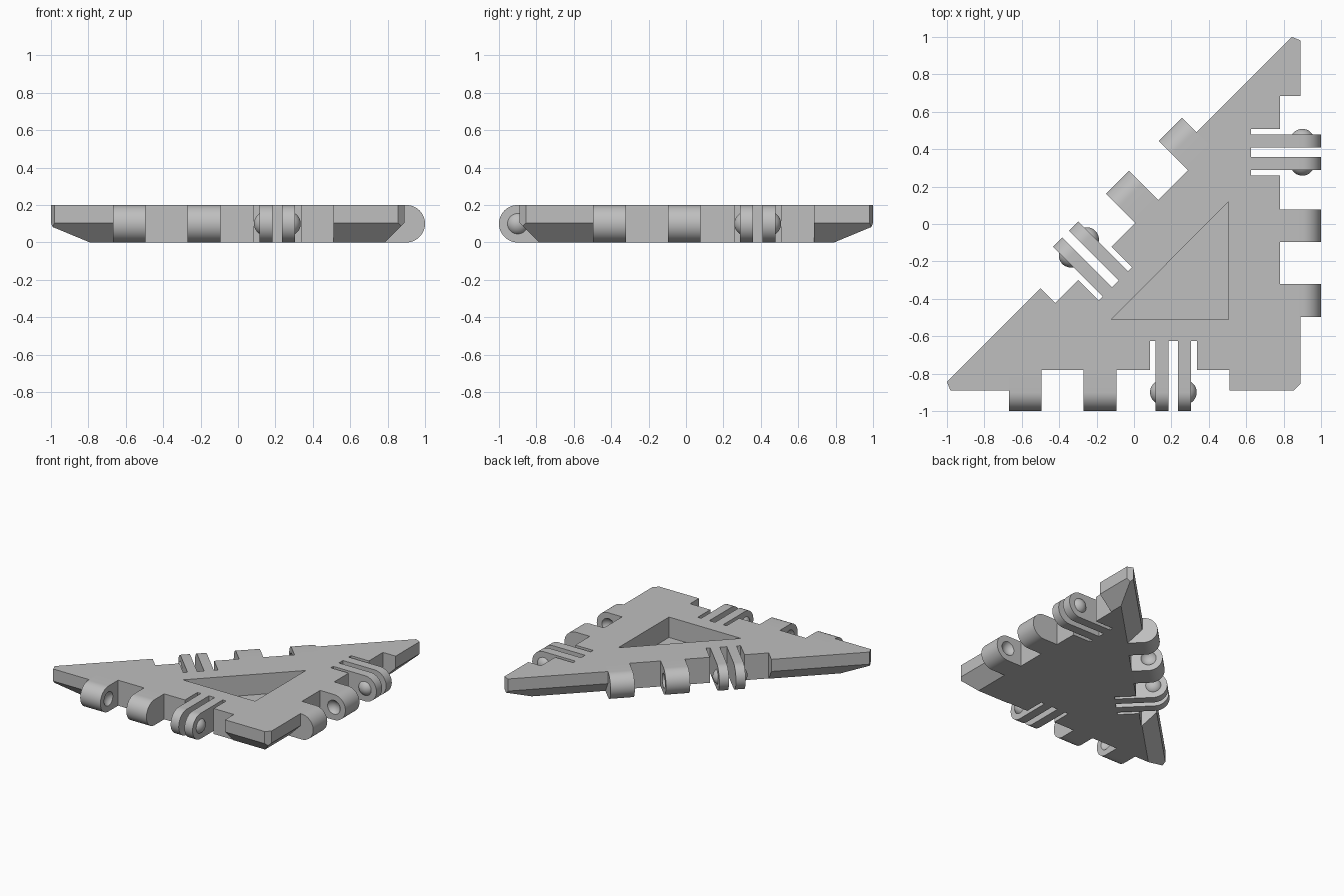
import bpy, bmesh
from math import pi, sin, cos, radians, sqrt
from mathutils import Matrix, Vector

old = bpy.data.objects.get("Cube")
if old:
    bpy.data.objects.remove(old, do_unlink=True)

grey = bpy.data.materials.new("light grey plastic")
grey.use_nodes = True
COLOR = (0.52, 0.52, 0.52, 1)
grey.diffuse_color = COLOR
grey.node_tree.nodes["Principled BSDF"].inputs["Base Color"].default_value = COLOR

H = 0.2            # plate thickness
BASE = 0.785       # distance of the bottom edges from the centre
CHAMFER = 0.105    # underside chamfer and rim overhang
AXIS = 0.115       # hinge axis, outward from the bottom edge
RECESS = -0.005    # back wall of the hinge recess
BALL_R, BALL_SHIFT = 0.065, 0.035

# Edge frames: local x runs along the edge, local -y points outward
edges = {
    "front": Matrix.Translation((-0.0865, -BASE, 0)),
    "right": Matrix.Translation((BASE, 0.0865, 0)) @ Matrix.Rotation(pi / 2, 4, "Z"),
    "diagonal": Matrix.Translation((-0.0035, 0.0035, 0)) @ Matrix.Rotation(radians(225), 4, "Z"),
}
KNUCKLES = [(-0.583, -0.408), (-0.183, -0.008)]
FINGERS = [(0.202, 0.272), (0.322, 0.392)]
SLOTS = [(0.172, 0.202), (0.272, 0.322), (0.392, 0.422)]


def finish(name, bm, matrix=Matrix()):
    bmesh.ops.recalc_face_normals(bm, faces=bm.faces)
    bm.transform(matrix)
    mesh = bpy.data.meshes.new(name)
    bm.to_mesh(mesh)
    bm.free()
    mesh.materials.append(grey)
    ob = bpy.data.objects.new(name, mesh)
    bpy.context.collection.objects.link(ob)
    return ob


def activate(ob):
    bpy.ops.object.select_all(action="DESELECT")
    ob.select_set(True)
    bpy.context.view_layer.objects.active = ob


def smooth(ob):
    activate(ob)
    bpy.ops.object.shade_smooth_by_angle(angle=radians(30))


def prism(name, outline, axis, matrix=Matrix()):
    """Extrude a flat outline along the given vector."""
    bm = bmesh.new()
    face = bm.faces.new([bm.verts.new(p) for p in outline])
    geom = bmesh.ops.extrude_face_region(bm, geom=[face])["geom"]
    moved = [v for v in geom if isinstance(v, bmesh.types.BMVert)]
    bmesh.ops.translate(bm, verts=moved, vec=axis)
    return finish(name, bm, matrix)


def cut(ob, cutter):
    cutter.hide_render = True
    mod = ob.modifiers.new("cut", "BOOLEAN")
    mod.operation, mod.solver, mod.object = "DIFFERENCE", "EXACT", cutter
    activate(ob)
    bpy.ops.object.modifier_apply(modifier=mod.name)
    bpy.data.objects.remove(cutter, do_unlink=True)


def cut_box(ob, t0, t1, inner, matrix):
    """Cut through the full thickness, outward from the inner wall."""
    outline = [(t0, -inner, -0.1), (t1, -inner, -0.1), (t1, -0.5, -0.1), (t0, -0.5, -0.1)]
    cut(ob, prism("edge_cutter", outline, (0, 0, 0.4), matrix))


def sphere(t):
    bm = bmesh.new()
    turn = Matrix.Translation((t, -AXIS, H / 2)) @ Matrix.Rotation(pi / 2, 4, "Y")
    bmesh.ops.create_uvsphere(bm, u_segments=32, v_segments=24, radius=BALL_R, matrix=turn)
    return bm


def lug(name, t0, t1, matrix):
    """Hinge lug with a half-round end."""
    r = H / 2
    outline = [(t0, -RECESS, H), (t0, -RECESS, 0)]
    for i in range(25):
        a = pi * i / 24
        outline.append((t0, -AXIS - r * sin(a), r - r * cos(a)))
    return prism(name, outline, (t1 - t0, 0, 0), matrix)


def triangle(d, z):
    """Right triangle whose sides lie d outside the bottom edges."""
    a = BASE + d
    b = a + sqrt(2) * (RECESS * -1 + d)
    return [(-b, -a, z), (a, -a, z), (a, b, z)]


# Plate: chamfered underside and blunt corners
bm = bmesh.new()
points = triangle(0, 0) + triangle(CHAMFER, CHAMFER) + triangle(CHAMFER, H)
bmesh.ops.convex_hull(bm, input=[bm.verts.new(p) for p in points])
bmesh.ops.dissolve_limit(bm, angle_limit=0.02, verts=bm.verts, edges=bm.edges)
tips = [((-1, -0.845, 0), 202.5), ((0.845, 1, 0), 67.5), ((0.855, -0.89, 0), -45)]
for point, angle in tips:
    a = radians(angle)
    bmesh.ops.bisect_plane(bm, geom=bm.verts[:] + bm.edges[:] + bm.faces[:],
                           plane_co=point, plane_no=(cos(a), sin(a), 0), clear_outer=True)
    bmesh.ops.holes_fill(bm, edges=[e for e in bm.edges if e.is_boundary])
plate = finish("triangular_plate", bm)

# Sunken triangle in the top
pocket = [(-0.12, -0.51, 0.04), (0.505, -0.51, 0.04), (0.505, 0.12, 0.04)]
cut(plate, prism("pocket_cutter", pocket, (0, 0, 0.4)))

for side, frame in edges.items():
    # Hinge recess and slots
    cut_box(plate, KNUCKLES[0][0], 0.597, RECESS, frame)
    for t0, t1 in SLOTS:
        cut_box(plate, t0, t1, -0.16, frame)

    # Thick knuckles, with sockets facing each other
    for i, (t0, t1) in enumerate(KNUCKLES):
        knuckle = lug(f"{side}_knuckle_{i + 1}", t0, t1, frame)
        socket = t1 + BALL_SHIFT if i == 0 else t0 - BALL_SHIFT
        cut(knuckle, finish("socket_cutter", sphere(socket), frame))
        smooth(knuckle)

    # Springy fingers, with a ball cap on each outer face
    for i, (t0, t1) in enumerate(FINGERS):
        smooth(lug(f"{side}_finger_{i + 1}", t0, t1, frame))
        outer, out = (t0, -1) if i == 0 else (t1, 1)
        bm = sphere(outer - out * BALL_SHIFT)
        bmesh.ops.bisect_plane(bm, geom=bm.verts[:] + bm.edges[:] + bm.faces[:],
                               plane_co=(outer, 0, 0), plane_no=(out, 0, 0), clear_inner=True)
        smooth(finish(f"{side}_ball_{i + 1}", bm, frame))
